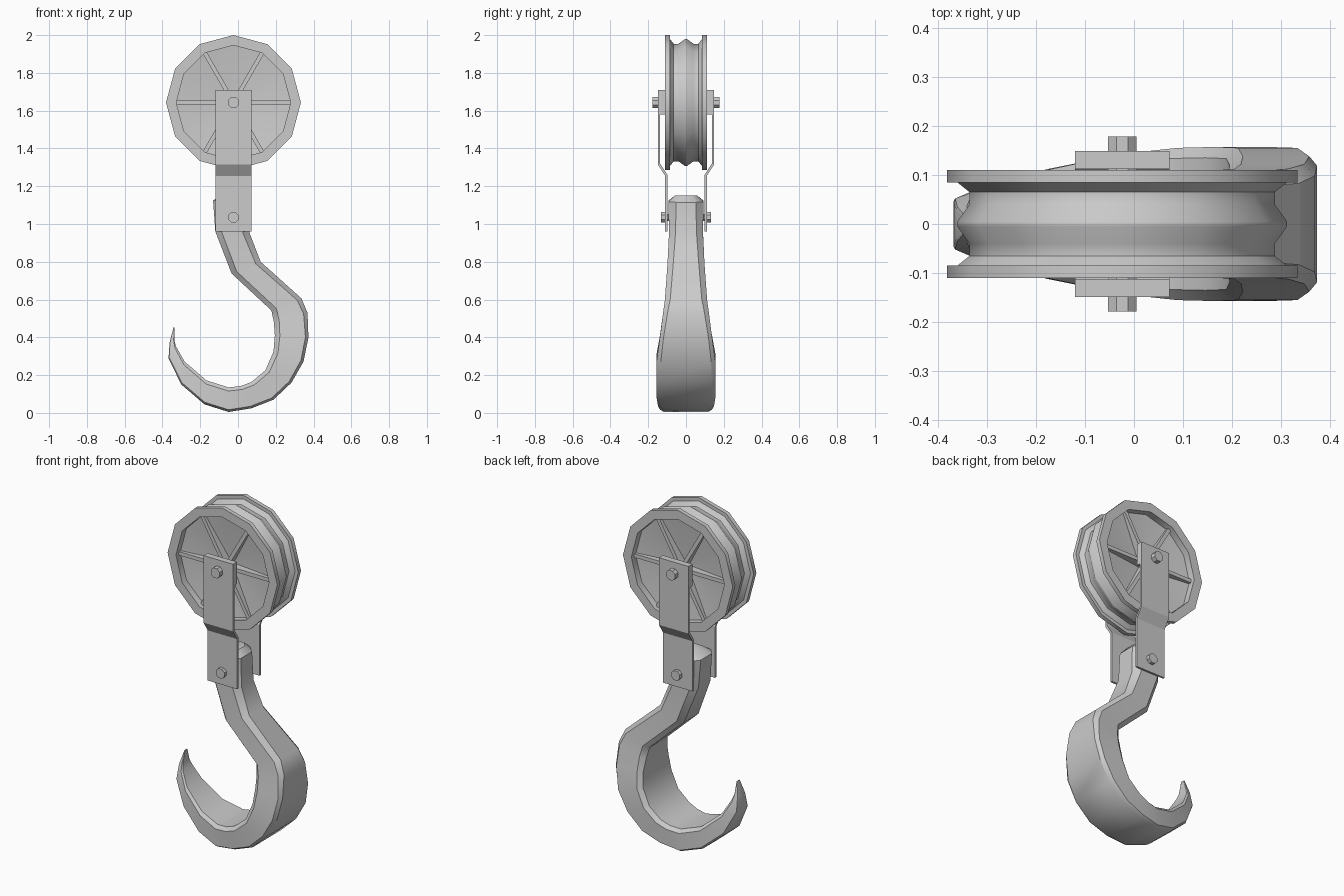
import bpy, bmesh
from math import cos, sin, pi, radians

if "Cube" in bpy.data.objects:
    bpy.data.objects.remove(bpy.data.objects["Cube"])

CX, CZ = -0.024, 1.643          # wheel axle position


def make(name, verts, faces, smooth=None):
    bm = bmesh.new()
    vs = [bm.verts.new(v) for v in verts]
    for f in faces:
        bm.faces.new([vs[i] for i in f])
    bmesh.ops.remove_doubles(bm, verts=bm.verts, dist=1e-5)
    bmesh.ops.recalc_face_normals(bm, faces=bm.faces)
    me = bpy.data.meshes.new(name)
    bm.to_mesh(me)
    bm.free()
    ob = bpy.data.objects.new(name, me)
    bpy.context.collection.objects.link(ob)
    if smooth:
        bpy.ops.object.select_all(action='DESELECT')
        bpy.context.view_layer.objects.active = ob
        ob.select_set(True)
        bpy.ops.object.shade_smooth_by_angle(angle=radians(smooth))
    return ob


def loft(name, rings, smooth=None):
    """Skin a list of equal closed rings and cap both ends."""
    n = len(rings[0])
    faces = [(i * n + j, i * n + (j + 1) % n, (i + 1) * n + (j + 1) % n, (i + 1) * n + j)
             for i in range(len(rings) - 1) for j in range(n)]
    faces += [tuple(range(n)), tuple(range((len(rings) - 1) * n, len(rings) * n))]
    return make(name, [p for r in rings for p in r], faces, smooth)


def lathe(name, profile, x, z, sides, turn=0.0, smooth=None):
    """Revolve (radius, y) rings about a y axis through x, z."""
    rings = [[(x + r * cos(turn + 2 * pi * k / sides), y, z + r * sin(turn + 2 * pi * k / sides))
              for k in range(sides)] for r, y in profile]
    return loft(name, rings, smooth)


# Pulley wheel: dished web, flanges and double-grooved tread
half = [(.03, -.035), (.303, -.07), (.303, -.11), (.357, -.11), (.357, -.085), (.336, -.085),
        (.311, -.065), (.311, -.04), (.336, -.005)]
lathe("pulley_wheel", half + [(r, -y) for r, y in reversed(half)], CX, CZ, 12, smooth=35)

# Six spokes showing on both sides of the web
for k in range(6):
    a = k * pi / 3
    w = .011
    ring = lambda r: [(CX + r * cos(a) - s * w * sin(a), y, CZ + r * sin(a) + s * w * cos(a))
                      for s, y in ((-1, -.085), (1, -.085), (1, .085), (-1, .085))]
    loft(f"spoke_{k + 1}", [ring(.02), ring(.305)])

# Axle and hook pin with eight-sided ends
lathe("axle", [(.031, -.178), (.031, .178)], CX, CZ, 8, pi / 8)
lathe("hook_pin", [(.03, -.132), (.03, -.112), (.02, -.112), (.02, .112), (.03, .112), (.03, .132)],
      CX, 1.035, 8, pi / 8)

# Cranked side straps with a thick spacer pad at the top
strap = [(.112, 1.71), (.112, 1.58), (.137, 1.58), (.137, 1.32), (.098, 1.26), (.098, .96),
         (.110, .96), (.110, 1.255), (.149, 1.315), (.149, 1.71)]
for side, s in (("front", -1), ("back", 1)):
    loft(f"{side}_strap", [[(x, s * y, z) for y, z in strap] for x in (-.12, .072)])

# Hook stations: inner x, z, outer x, z, half width
stations = [
    (-.09, 1.15, .025, 1.15, .06), (-.132, 1.125, .055, 1.115, .093),
    (-.12, .96, .062, .95, .09), (-.034, .738, .12, .80, .098),
    (.177, .542, .336, .606, .112), (.19, .48, .368, .53, .122),
    (.195, .41, .373, .40, .138), (.188, .325, .347, .272, .155),
    (.145, .225, .283, .16, .157), (.07, .163, .188, .07, .155),
    (.015, .142, .07, .024, .148), (-.05, .135, -.05, .005, .137),
    (-.167, .172, -.177, .045, .112), (-.283, .272, -.30, .15, .08),
    (-.328, .352, -.368, .288, .052), (-.337, .385, -.362, .373, .035),
    (-.337, .452, -.341, .454, .012),
]
rings = []
for i, (ix, iz, ox, oz, h) in enumerate(stations):
    k = min(1, i / 6)                       # chamfers shrink down the shank
    flat = h * (.5 + .36 * k)
    ci, co = .2 - .05 * k, .25 - .16 * k
    sec = [(0, flat), (ci, h), (1 - co, h), (1, flat)]
    sec += [(t, -y) for t, y in reversed(sec)]
    rings.append([(ix + (ox - ix) * t, y, iz + (oz - iz) * t) for t, y in sec])
loft("hook", rings, smooth=33)
